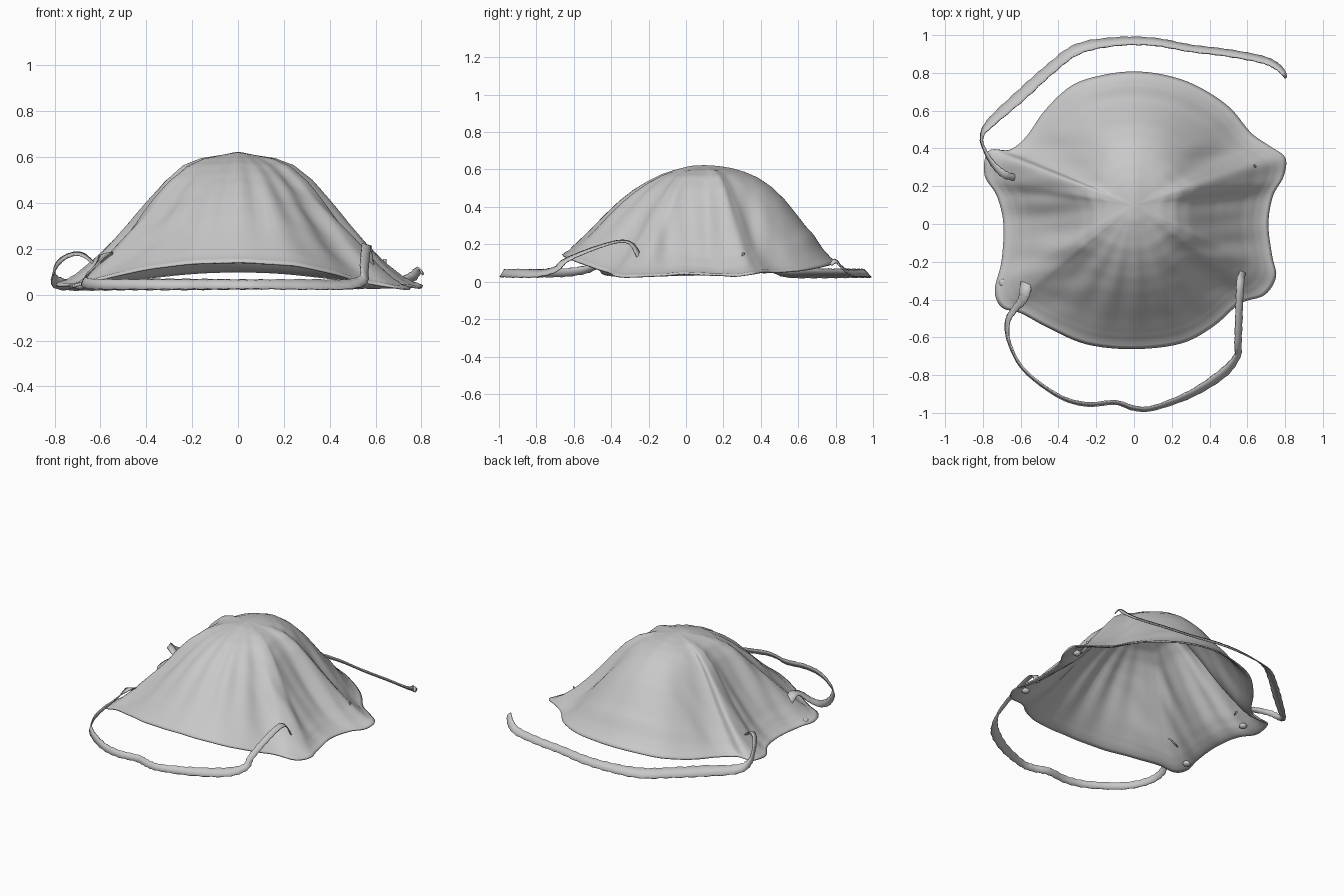
import bpy, bmesh, math
from mathutils import Vector

if "Cube" in bpy.data.objects:
    bpy.data.objects.remove(bpy.data.objects["Cube"])


def material(name, c):
    m = bpy.data.materials.new(name)
    m.diffuse_color = (c, c, c, 1)
    m.use_nodes = True
    m.node_tree.nodes["Principled BSDF"].inputs["Base Color"].default_value = m.diffuse_color
    return m


GREY = material("pale grey fabric", 0.58)


def finish(bm, name, thickness):
    me = bpy.data.meshes.new(name)
    bmesh.ops.recalc_face_normals(bm, faces=bm.faces)
    bm.to_mesh(me)
    bm.free()
    ob = bpy.data.objects.new(name, me)
    bpy.context.collection.objects.link(ob)
    me.materials.append(GREY)
    for p in me.polygons:
        p.use_smooth = True
    if thickness:
        mod = ob.modifiers.new("thickness", 'SOLIDIFY')
        mod.thickness = thickness
        mod.offset = 0
    return ob


def spline(pts, steps, closed=False):
    """Catmull-Rom curve through points of any dimension."""
    pts = [Vector(p) for p in pts]
    n = len(pts)
    get = (lambda i: pts[i % n]) if closed else (lambda i: pts[max(0, min(n - 1, i))])
    out = []
    for i in range(n if closed else n - 1):
        a, b, c, d = (get(i + k) for k in (-1, 0, 1, 2))
        for s in range(steps):
            t = s / steps
            out.append(0.5 * (2 * b + (c - a) * t + (2 * a - 5 * b + 4 * c - d) * t * t
                              + (3 * b - a - 3 * c + d) * t ** 3))
    if not closed:
        out.append(pts[-1])
    return out


def sample(table, t):
    f = t * (len(table) - 1)
    i = min(int(f), len(table) - 2)
    return table[i] + (table[i + 1] - table[i]) * (f - i)


def bell(v, centre, width):
    return math.exp(-((v - centre) / width) ** 2)


# Rim of the cup: rounded front and back, with four strap ears
RIM = [(.71, 0, .04), (.735, .15, .035), (.79, .25, .03), (.80, .35, .04), (.72, .41, .05),
       (.62, .48, .05), (.5, .62, .06), (.33, .73, .08), (.17, .785, .095), (0, .805, .10),
       (-.17, .785, .095), (-.33, .73, .08), (-.47, .6, .06), (-.57, .46, .05), (-.66, .39, .05),
       (-.77, .385, .05), (-.79, .26, .04), (-.725, .15, .04), (-.69, 0, .035), (-.70, -.2, .03),
       (-.735, -.35, .03), (-.70, -.44, .04), (-.60, -.47, .065), (-.45, -.55, .10),
       (-.25, -.635, .13), (0, -.66, .14), (.25, -.63, .125), (.42, -.54, .09), (.56, -.42, .05),
       (.69, -.375, .03), (.75, -.28, .025), (.73, -.17, .03)]

# Falloff from apex to rim along each direction
FRONT = [1, .99, .95, .90, .82, .72, .59, .44, .28, .13, 0]
BACK = [1, .99, .97, .935, .88, .79, .66, .49, .31, .13, 0]
SIDE = [1, .985, .965, .91, .79, .62, .45, .30, .16, .055, 0]
APEX = Vector((0, .1, .612))


def cup_point(rim, t):
    x, y = APEX.x + (rim.x - APEX.x) * t, APEX.y + (rim.y - APEX.y) * t
    d = Vector((rim.x - APEX.x, rim.y - APEX.y)).normalized()
    w = d.x * d.x
    f = sample(SIDE, t) * w + sample(BACK if d.y > 0 else FRONT, t) * (1 - w)
    z = rim.z + (APEX.z - rim.z) * f
    # fabric folds running down the flanks and across the front
    mid = bell(t, .62, .25)
    z += .009 * mid * w * (math.sin(30 * y + 3 * x) + .6 * math.sin(53 * y - 4 * x))
    if d.y < 0:
        z += .010 * mid * (1 - w) * math.sin(22 * math.atan2(d.x, -d.y) + 1)
    # central ridge on the crown and pressed nose band at the back
    z += .008 * bell(x, 0, .05) * bell(t, .1, .3)
    z += .010 * bell(t, .82, .035) * max(0, d.y) ** 2
    # stitched groove just inside the edge
    z -= .006 * bell(t, .95, .015)
    return (x, y, z)


outline = spline(RIM, 6, True)
bm = bmesh.new()
ROWS = 40
top = bm.verts.new(cup_point(outline[0], 0))
rings = [[bm.verts.new(cup_point(p, r / ROWS)) for p in outline] for r in range(1, ROWS + 1)]
n = len(outline)
for i in range(n):
    j = (i + 1) % n
    bm.faces.new((top, rings[0][i], rings[0][j]))
    for a, b in zip(rings, rings[1:]):
        bm.faces.new((a[i], b[i], b[j], a[j]))
finish(bm, "mask_cup", .008)


def ribbon(name, pts, steps=8):
    """Strap through (x, y, z, width, tilt); tilt 0 lies flat, 90 stands on edge."""
    path = spline(pts, steps)
    bm = bmesh.new()
    rows = []
    for i, p in enumerate(path):
        tan = (path[min(i + 1, len(path) - 1)] - path[max(i - 1, 0)])[:3]
        tan = Vector(tan).normalized()
        side = tan.cross(Vector((0, 0, 1)))
        side = side.normalized() if side.length > 1e-4 else Vector((1, 0, 0))
        up = side.cross(tan)
        a = math.radians(p[4])
        off = (side * math.cos(a) + up * math.sin(a)) * p[3] / 2
        off *= 1 + .08 * math.sin(i * 1.9)
        c = Vector(p[:3])
        rows.append([bm.verts.new(c - off), bm.verts.new(c), bm.verts.new(c + off)])
    for a, b in zip(rows, rows[1:]):
        for k in (0, 1):
            bm.faces.new((a[k], b[k], b[k + 1], a[k + 1]))
    return finish(bm, name, .007)


# Head straps
ribbon("front_strap", [
    (.58, -.25, .13, .03, 20), (.565, -.29, .20, .04, 15), (.56, -.36, .215, .04, 15),
    (.555, -.5, .175, .04, 20), (.55, -.64, .115, .04, 30), (.545, -.70, .065, .045, 45),
    (.47, -.79, .045, .06, 40), (.3, -.90, .045, .055, 50), (.1, -.975, .045, .045, 60),
    (0, -.975, .045, .045, 60), (-.1, -.945, .045, .045, 65), (-.25, -.955, .045, .045, 65),
    (-.4, -.91, .045, .045, 70), (-.58, -.775, .045, .045, 75), (-.66, -.63, .05, .045, 75),
    (-.67, -.52, .07, .045, 60), (-.635, -.455, .11, .04, 40), (-.59, -.40, .165, .05, 20),
    (-.575, -.34, .175, .06, 15), (-.58, -.28, .12, .04, 20)])
ribbon("back_strap", [
    (-.62, .245, .13, .03, 10), (-.68, .26, .175, .04, 10), (-.74, .31, .17, .035, 40),
    (-.79, .39, .13, .035, 70), (-.805, .46, .075, .04, 70), (-.76, .535, .045, .06, 45),
    (-.6, .68, .045, .075, 40), (-.45, .815, .045, .07, 40), (-.3, .925, .045, .07, 40),
    (-.1, .965, .045, .06, 45), (.1, .965, .045, .055, 45), (.3, .93, .045, .05, 45),
    (.5, .905, .045, .05, 45), (.68, .87, .05, .05, 45), (.755, .835, .075, .045, 45),
    (.79, .80, .11, .03, 40), (.805, .775, .09, .015, 40)])
# Torn strap end on the remaining ear
ribbon("strap_stub", [(.70, .28, .06, .03, 0), (.665, .275, .08, .03, 10),
                      (.64, .29, .11, .02, 20), (.64, .31, .155, .012, 20)], 5)

# Staple bumps on the ears
for i, (x, y, z) in enumerate([(-.69, -.31, .04), (.65, -.28, .055), (.70, .28, .06), (-.68, .25, .06)]):
    bm = bmesh.new()
    bmesh.ops.create_uvsphere(bm, u_segments=12, v_segments=8, radius=.025)
    for v in bm.verts:
        v.co = Vector((v.co.x + x, v.co.y + y, v.co.z * .7 + z))
    finish(bm, "ear_bump_%d" % (i + 1), 0)
